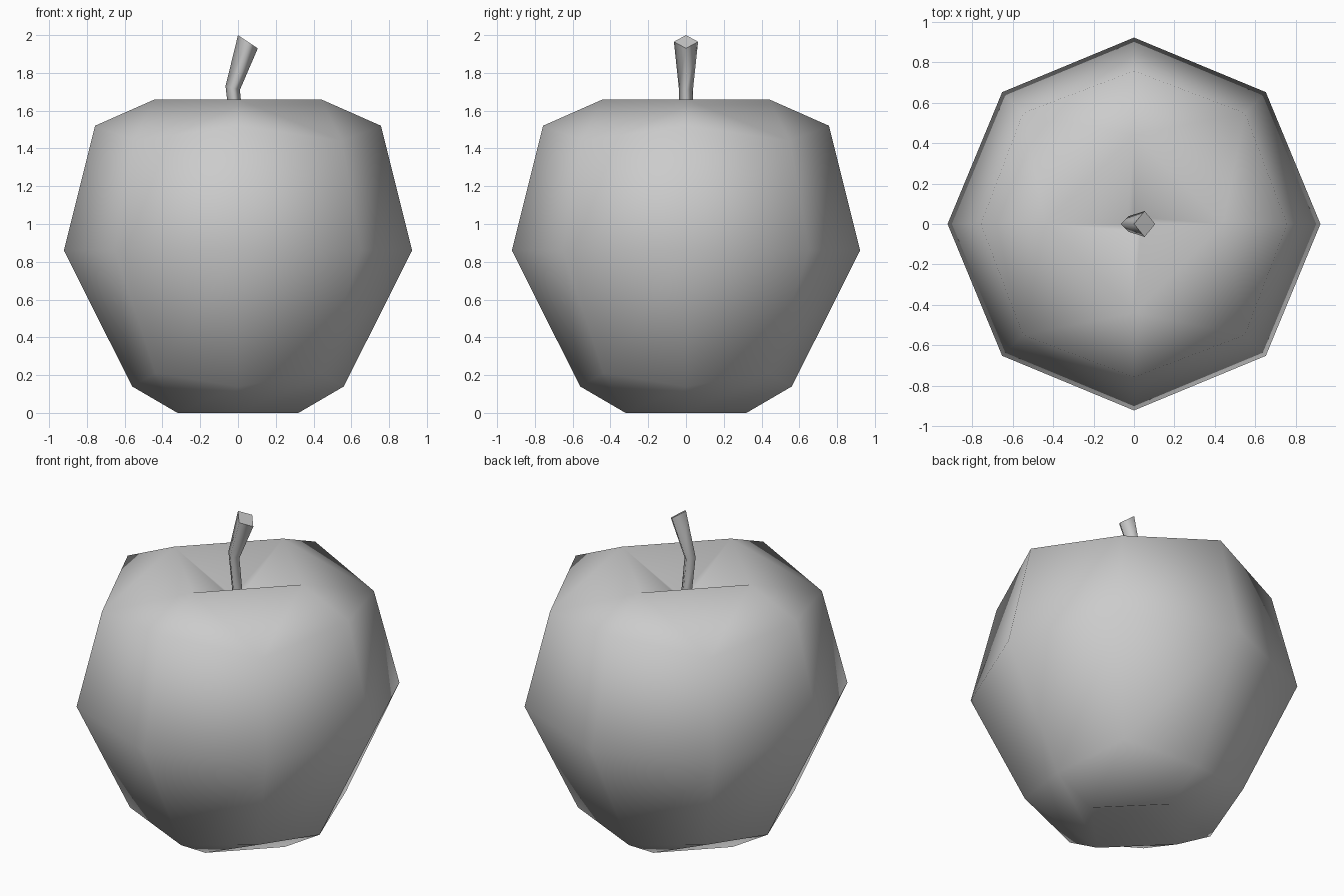
import bpy, bmesh
from math import cos, sin, pi

cube = bpy.data.objects.get("Cube")
if cube:
    bpy.data.objects.remove(cube, do_unlink=True)

grey = bpy.data.materials.new("plain grey")
grey.use_nodes = True
grey.diffuse_color = (0.6, 0.6, 0.6, 1)
grey.node_tree.nodes["Principled BSDF"].inputs["Base Color"].default_value = (0.6, 0.6, 0.6, 1)


def ring8(bm, axis, diagonal):
    """Eight-sided ring; (radius, height) alternates between axis and diagonal corners."""
    verts = []
    for i in range(8):
        r, z = diagonal if i % 2 else axis
        verts.append(bm.verts.new((r * cos(i * pi / 4), r * sin(i * pi / 4), z)))
    return verts


def diamond(bm, r, z, x=0, tilt=0):
    """Four-sided ring with corners on the axes, leaning along x by tilt."""
    return [bm.verts.new((x + r * cos(i * pi / 2), r * sin(i * pi / 2),
                          z - tilt * cos(i * pi / 2))) for i in range(4)]


def bridge(bm, low, high):
    n = len(low)
    for i in range(n):
        j = (i + 1) % n
        bm.faces.new((low[i], low[j], high[j], high[i]))


def shoulder(bm, ring, rim):
    """Five-sided faces joining an eight-sided ring to a diamond rim."""
    for i in range(4):
        a, b, c = (ring[(2 * i + k) % 8] for k in range(3))
        bm.faces.new((a, b, c, rim[(i + 1) % 4], rim[i]))


def finish(bm, name):
    bmesh.ops.recalc_face_normals(bm, faces=bm.faces)
    mesh = bpy.data.meshes.new(name)
    bm.to_mesh(mesh)
    bm.free()
    mesh.materials.append(grey)
    obj = bpy.data.objects.new(name, mesh)
    bpy.context.collection.objects.link(obj)
    return obj


# Fruit body: three eight-sided rings, diamond rims and a dimple at each end
bm = bmesh.new()
base = ring8(bm, (0.56, 0.14), (0.617, 0.21))
belly = ring8(bm, (0.922, 0.86), (0.922, 0.86))
top = ring8(bm, (0.757, 1.52), (0.776, 1.44))
bridge(bm, base, belly)
bridge(bm, belly, top)
foot = diamond(bm, 0.32, 0)
shoulder(bm, base, foot)
hollow = bm.verts.new((0, 0, 0.1))
for i in range(4):
    bm.faces.new((foot[i], foot[(i + 1) % 4], hollow))
rim = diamond(bm, 0.44, 1.66)
shoulder(bm, top, rim)
socket = diamond(bm, 0.035, 1.46)
bridge(bm, rim, socket)
bm.faces.new(socket)
for f in bm.faces:
    f.smooth = True
finish(bm, "fruit_body")

# Stem: bent four-sided stalk that widens to a slanted flat cap
bm = bmesh.new()
rings = [diamond(bm, 0.035, 1.46),
         diamond(bm, 0.038, 1.72, x=-0.028, tilt=0.01),
         diamond(bm, 0.0, 0) and None]
bm.verts.ensure_lookup_table()
bmesh.ops.delete(bm, geom=bm.verts[8:], context='VERTS')
tip = [bm.verts.new((0.0525 + 0.0525 * cos(i * pi / 2), 0.064 * sin(i * pi / 2),
                     1.965 - 0.035 * cos(i * pi / 2))) for i in range(4)]
bridge(bm, rings[0], rings[1])
bridge(bm, rings[1], tip)
for f in bm.faces:
    f.smooth = True
cap = bm.faces.new(tip)
for e in cap.edges:
    e.smooth = False
finish(bm, "stem")
